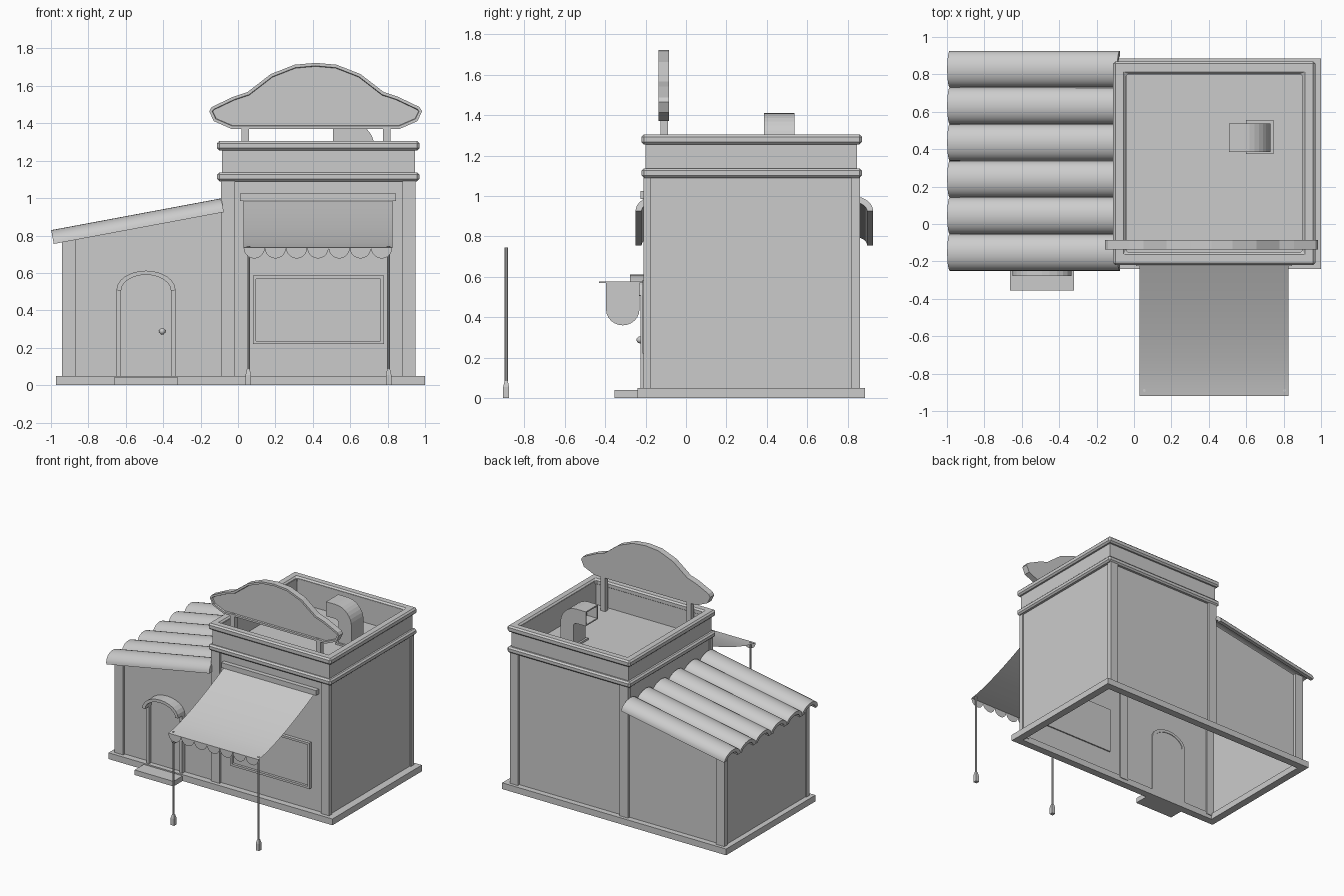
import bpy, bmesh, math
from mathutils import Matrix, Vector

if "Cube" in bpy.data.objects:
    bpy.data.objects.remove(bpy.data.objects["Cube"])


def finish(name, bm, bevel=0, smooth=False):
    bmesh.ops.recalc_face_normals(bm, faces=bm.faces)
    me = bpy.data.meshes.new(name)
    bm.to_mesh(me)
    bm.free()
    ob = bpy.data.objects.new(name, me)
    bpy.context.collection.objects.link(ob)
    if bevel:
        m = ob.modifiers.new("bevel", 'BEVEL')
        m.width, m.segments = bevel, 1
    if smooth:
        bpy.ops.object.select_all(action='DESELECT')
        ob.select_set(True)
        bpy.context.view_layer.objects.active = ob
        bpy.ops.object.shade_smooth_by_angle(angle=math.radians(40))
    return ob


def extrude(pts, vec):
    """Closed prism from a planar 3D outline."""
    bm = bmesh.new()
    f = bm.faces.new([bm.verts.new(p) for p in pts])
    r = bmesh.ops.extrude_face_region(bm, geom=[f], use_keep_orig=True)
    bmesh.ops.translate(bm, verts=[v for v in r["geom"] if isinstance(v, bmesh.types.BMVert)], vec=vec)
    bmesh.ops.recalc_face_normals(bm, faces=bm.faces)
    return bm


def prism_y(pts, y0, y1):
    return extrude([(x, y0, z) for x, z in pts], (0, y1 - y0, 0))


def box(name, x0, x1, y0, y1, z0, z1, bevel=0):
    return finish(name, prism_y([(x0, z0), (x1, z0), (x1, z1), (x0, z1)], y0, y1), bevel)


def ring(name, x0, x1, y0, y1, z0, z1, t, bevel=0):
    """Rectangular ring of wall thickness t, open in the middle."""
    bm = bmesh.new()
    loops = []
    for d, z in ((0, z0), (0, z1), (t, z1), (t, z0)):
        loops.append([bm.verts.new(p) for p in ((x0 + d, y0 + d, z), (x1 - d, y0 + d, z),
                                                (x1 - d, y1 - d, z), (x0 + d, y1 - d, z))])
    for a in range(4):
        A, B = loops[a], loops[(a + 1) % 4]
        for i in range(4):
            j = (i + 1) % 4
            bm.faces.new((A[i], A[j], B[j], B[i]))
    return finish(name, bm, bevel)


def arc(cx, cz, rx, rz, a0, a1, n):
    return [(cx + rx * math.cos(math.radians(a0 + (a1 - a0) * i / n)),
             cz + rz * math.sin(math.radians(a0 + (a1 - a0) * i / n))) for i in range(n + 1)]


# Base rim and hollow wall shell, open underneath
ring("base_rim", -0.973, 1.0, -0.24, 0.885, 0, 0.05, 0.06)
bm = prism_y([(-0.93, 0.01), (0.94, 0.01), (0.94, 1.1), (-0.08, 1.1), (-0.08, 0.935), (-0.93, 0.775)], -0.19, 0.84)
low = [f for f in bm.faces if all(v.co.z < 0.02 for v in f.verts)]
bmesh.ops.delete(bm, geom=low, context='FACES')
finish("wall_shell", bm)

# Corner posts
for label, x0, x1, top in (("right", 0.88, 0.95, 1.1), ("middle", -0.09, -0.015, 1.1), ("left", -0.94, -0.865, 0.79)):
    box("front_post_" + label, x0, x1, -0.21, -0.175, 0.03, top)
    box("back_post_" + label, x0, x1, 0.82, 0.86, 0.03, top)

# Parapet with two bands
ring("parapet", -0.085, 0.945, -0.20, 0.845, 1.09, 1.29, 0.045)
ring("lower_band", -0.112, 0.97, -0.22, 0.87, 1.09, 1.137, 0.05, 0.012)
ring("top_rim", -0.112, 0.97, -0.22, 0.87, 1.255, 1.305, 0.068, 0.012)

# Lean-to roof: one curved tile repeated six times
W = 0.098
prof = arc(0, 0, W, 0.075, 0, 180, 14) + arc(0, 0, W - 0.03, 0.045, 180, 0, 14)
bm = extrude([(0, y, z) for y, z in prof], (0.925, 0, 0))
slope = math.atan2(0.17, 0.91)
bm.transform(Matrix.Translation((-0.985, -0.25 + W, 0.755)) @ Matrix.Rotation(-slope, 4, 'Y'))
tiles = finish("roof_tiles", bm, smooth=True)
m = tiles.modifiers.new("repeat", 'ARRAY')
m.count, m.use_relative_offset, m.use_constant_offset = 6, False, True
m.constant_offset_displace = (0, 2 * W, 0)

# Door, jambs, hood, knob and step
DX = -0.492
inner, outer = arc(DX, 0.505, 0.133, 0.085, 0, 180, 12), arc(DX, 0.508, 0.158, 0.104, 0, 180, 12)
finish("door", prism_y([(DX + 0.133, 0.05)] + inner + [(DX - 0.133, 0.05)], -0.2, -0.185))
finish("door_hood", prism_y(outer + inner[::-1], -0.277, -0.18))
for s in (-1, 1):
    a, b = sorted((DX + s * 0.133, DX + s * 0.158))
    box("door_jamb", a, b, -0.225, -0.18, 0.05, 0.508)
bm = bmesh.new()
bmesh.ops.create_uvsphere(bm, u_segments=16, v_segments=10, radius=0.017,
                          matrix=Matrix.Translation((-0.405, -0.228, 0.288)))
finish("door_knob", bm, smooth=True)
box("door_step", -0.663, -0.32, -0.355, -0.2, 0, 0.04)

# Small hanging sign, a single thin sheet
bm = bmesh.new()
plate = [(-0.23, 0.57)] + [(y, z) for y, z in arc(-0.313, 0.44, 0.083, 0.08, 0, -180, 12)] + [(-0.396, 0.57)]
bm.faces.new([bm.verts.new((-0.21, y, z)) for y, z in plate])
bm.faces.new([bm.verts.new((-0.21, y, z)) for y, z in ((-0.19, 0.57), (-0.43, 0.57), (-0.43, 0.576), (-0.19, 0.576))])
finish("hanging_sign", bm)

# Window frame and pane
bm = prism_y([(0.08, 0.22), (0.78, 0.22), (0.78, 0.585), (0.08, 0.585)], -0.215, -0.18)
bm.faces.ensure_lookup_table()
front = [f for f in bm.faces if all(v.co.y < -0.21 for v in f.verts)]
bmesh.ops.inset_region(bm, faces=front, thickness=0.024)
r = bmesh.ops.extrude_face_region(bm, geom=front)
bmesh.ops.translate(bm, verts=[v for v in r["geom"] if isinstance(v, bmesh.types.BMVert)], vec=(0, 0.02, 0))
bmesh.ops.delete(bm, geom=[f for f in front if f.is_valid], context='FACES')
finish("window", bm)

# Awning: rail, sagging cloth, scalloped edge and poles
box("awning_rail", 0.01, 0.845, -0.225, -0.185, 0.985, 1.025)
bm = bmesh.new()
X0, X1, N = 0.03, 0.825, 10
rows = []
for i in range(N + 1):
    t = i / N
    y, z = -0.92 + 0.705 * t, 0.735 + 0.255 * t ** 1.35
    rows.append((bm.verts.new((X0, y, z)), bm.verts.new((X1, y, z))))
for a, b in zip(rows, rows[1:]):
    bm.faces.new((a[0], a[1], b[1], b[0]))
finish("awning_cloth", bm, smooth=True)
bm = bmesh.new()
step = (X1 - X0) / 7
for i in range(7):
    pts = arc(X0 + step * (i + 0.5), 0.735, step / 2, 0.058, 0, -180, 10)
    bm.faces.new([bm.verts.new((x, -0.92, z)) for x, z in pts])
finish("awning_scallops", bm)
for x in (0.055, 0.805):
    bm = bmesh.new()
    for r1, r2, z0, z1, seg in ((0.008, 0.008, 0.05, 0.745, 8), (0.021, 0.021, 0, 0.055, 4), (0.021, 0.011, 0.055, 0.085, 4)):
        mat = Matrix.Translation((x, -0.89, (z0 + z1) / 2)) @ Matrix.Rotation(math.pi / 4, 4, 'Z')
        bmesh.ops.create_cone(bm, cap_ends=True, segments=seg, radius1=r1, radius2=r2, depth=z1 - z0, matrix=mat)
    finish("awning_pole", bm)

# Rooftop sign board with recessed front, on two supports
half = [(0.112, 1.713), (0.24, 1.663), (0.364, 1.567), (0.44, 1.542), (0.555, 1.487), (0.569, 1.465),
        (0.545, 1.412), (0.45, 1.37)]
CX = 0.415
outline = [(CX + x, z) for x, z in half] + [(CX - x, z) for x, z in half[::-1]] + [(CX, 1.723)]
bm = prism_y(outline, -0.135, -0.085)
front = [f for f in bm.faces if all(v.co.y < -0.13 for v in f.verts)]
bmesh.ops.inset_region(bm, faces=front, thickness=0.016)
bmesh.ops.inset_region(bm, faces=front, thickness=0.003, depth=-0.012)
finish("roof_sign", bm)
for x in (0.04, 0.795):
    box("sign_support", x - 0.02, x + 0.02, -0.127, -0.09, 1.1, 1.39)

# Roof vent elbow with open mouth, and its flange
pts = [(0.73, 1.1)] + arc(0.59, 1.27, 0.14, 0.14, 0, 90, 8) + [(0.507, 1.41), (0.507, 1.295)]
pts += arc(0.59, 1.27, 0.025, 0.025, 90, 0, 4) + [(0.615, 1.1)]
bm = prism_y(pts, 0.385, 0.537)
mouth = [f for f in bm.faces if all(v.co.x < 0.51 for v in f.verts)]
bmesh.ops.inset_region(bm, faces=mouth, thickness=0.014)
r = bmesh.ops.extrude_face_region(bm, geom=mouth)
bmesh.ops.translate(bm, verts=[v for v in r["geom"] if isinstance(v, bmesh.types.BMVert)], vec=(0.09, 0, 0))
bmesh.ops.delete(bm, geom=[f for f in mouth if f.is_valid], context='FACES')
finish("roof_vent", bm)
box("vent_flange", 0.6, 0.745, 0.373, 0.555, 1.09, 1.115)
